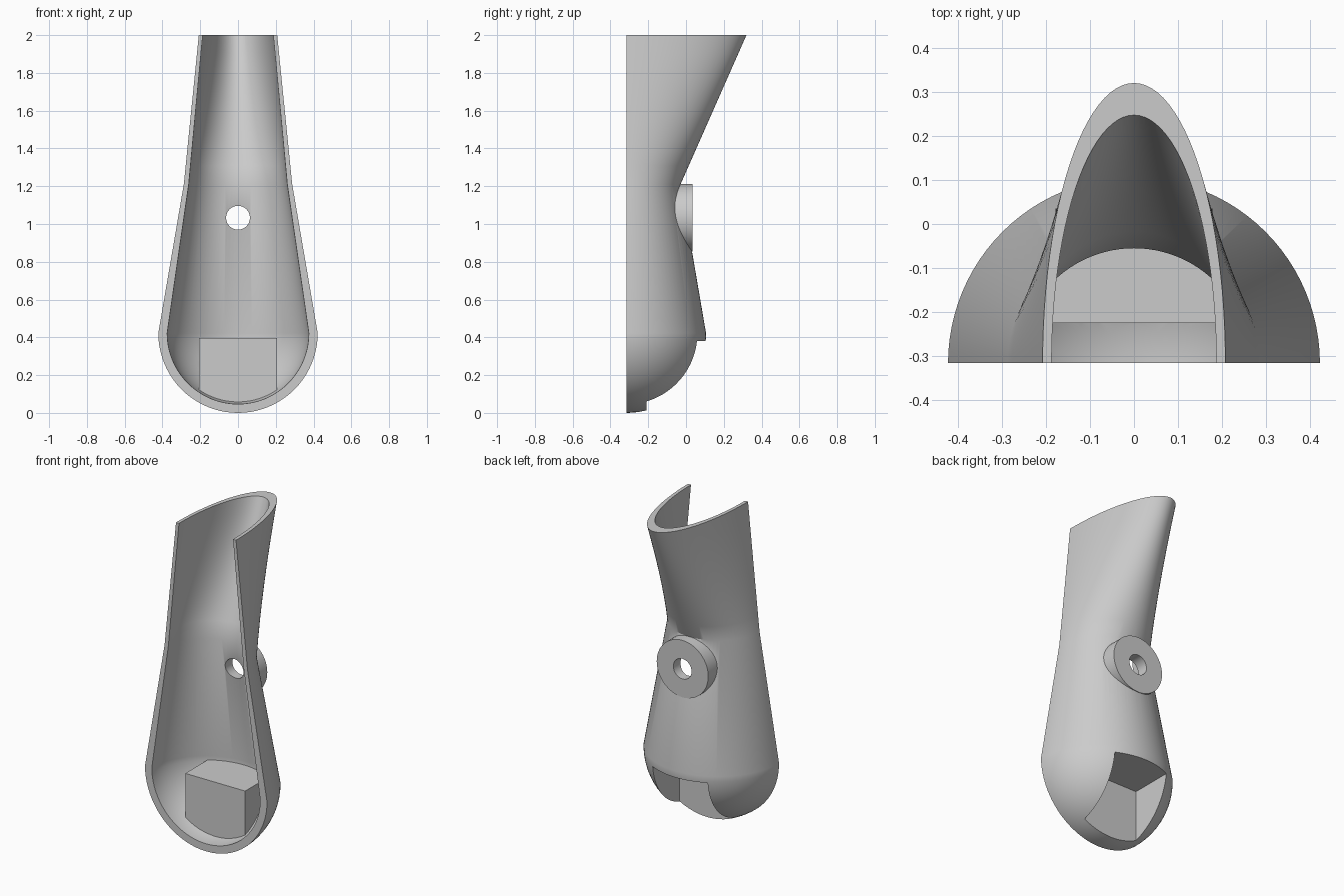
import bpy, bmesh, math
from mathutils import Matrix

cube = bpy.data.objects.get("Cube")
if cube:
    bpy.data.objects.remove(cube, do_unlink=True)

FRONT = -0.316   # flat open side of the scoop
SEGS = 96

grey = bpy.data.materials.new("light_grey")
grey.use_nodes = True
colour = (0.6, 0.6, 0.6, 1)
grey.diffuse_color = colour
grey.node_tree.nodes["Principled BSDF"].inputs["Base Color"].default_value = colour


def finish(name, bm):
    bmesh.ops.recalc_face_normals(bm, faces=bm.faces)
    mesh = bpy.data.meshes.new(name)
    bm.to_mesh(mesh)
    bm.free()
    obj = bpy.data.objects.new(name, mesh)
    bpy.context.collection.objects.link(obj)
    mesh.materials.append(grey)
    return obj


def box(name, x, y0, y1, z0, z1):
    bm = bmesh.new()
    bmesh.ops.create_cube(bm, size=1)
    for v in bm.verts:
        v.co = (2 * x * v.co.x, (y0 + y1) / 2 + (y1 - y0) * v.co.y,
                (z0 + z1) / 2 + (z1 - z0) * v.co.z)
    return finish(name, bm)


def rod(name, radius, y0, y1, z):
    bm = bmesh.new()
    bmesh.ops.create_cone(bm, cap_ends=True, segments=64, radius1=radius,
                          radius2=radius, depth=y1 - y0)
    bm.transform(Matrix.Translation((0, (y0 + y1) / 2, z))
                 @ Matrix.Rotation(math.pi / 2, 4, "X"))
    return finish(name, bm)


def body(name, ball, neck, top_x, top_y, top_z):
    """Round bottom, cone up to the neck, then a loft to an elliptical mouth."""
    centre, steps = 0.422, 20
    rings = []
    for i in range(1, steps + 1):
        a = i / steps * math.pi / 2
        rings.append((centre - ball * math.cos(a), ball * math.sin(a), ball * math.sin(a)))
    rings.append((1.21, neck, neck))
    for i in range(1, 9):
        t = i / 8
        rings.append((1.21 + (top_z - 1.21) * t, neck + (top_x - neck) * t,
                      neck + (top_y - neck) * t))
    bm = bmesh.new()
    pole = bm.verts.new((0, FRONT, centre - ball))
    loops = []
    for z, rx, ry in rings:
        angles = [2 * math.pi * k / SEGS for k in range(SEGS)]
        loops.append([bm.verts.new((rx * math.cos(a), FRONT + ry * math.sin(a), z))
                      for a in angles])
    for k in range(SEGS):
        n = (k + 1) % SEGS
        bm.faces.new((pole, loops[0][n], loops[0][k]))
        for low, high in zip(loops, loops[1:]):
            bm.faces.new((low[k], low[n], high[n], high[k]))
    bm.faces.new(loops[-1])
    return finish(name, bm)


def combine(target, tool, operation):
    mod = target.modifiers.new(operation.lower(), "BOOLEAN")
    mod.operation, mod.solver, mod.object = operation, "EXACT", tool
    bpy.context.view_layer.objects.active = target
    bpy.ops.object.modifier_apply(modifier=mod.name)
    bpy.data.objects.remove(tool, do_unlink=True)


# Outer form with the round mounting boss on its back
shell = body("scoop_shell", 0.422, 0.287, 0.2075, 0.636, 2.0)
combine(shell, rod("boss", 0.178, -0.2, 0.035, 1.033), "UNION")

# Hollow inside, leaving the block that houses the notch
cavity = body("cavity", 0.375, 0.261, 0.186, 0.567, 2.01)
combine(cavity, box("block", 0.207, -0.225, 0.4, -0.2, 0.397), "DIFFERENCE")
combine(shell, cavity, "DIFFERENCE")

# Rear notch, bolt hole and open front
combine(shell, box("notch", 0.19, -0.209, 0.4, -0.2, 0.38), "DIFFERENCE")
combine(shell, rod("bolt_hole", 0.063, -0.25, 0.3, 1.033), "DIFFERENCE")
combine(shell, box("front_cut", 1, -1.5, FRONT, -1, 3), "DIFFERENCE")

bpy.ops.object.select_all(action="DESELECT")
shell.select_set(True)
bpy.context.view_layer.objects.active = shell
bpy.ops.object.shade_smooth_by_angle(angle=math.radians(30))
